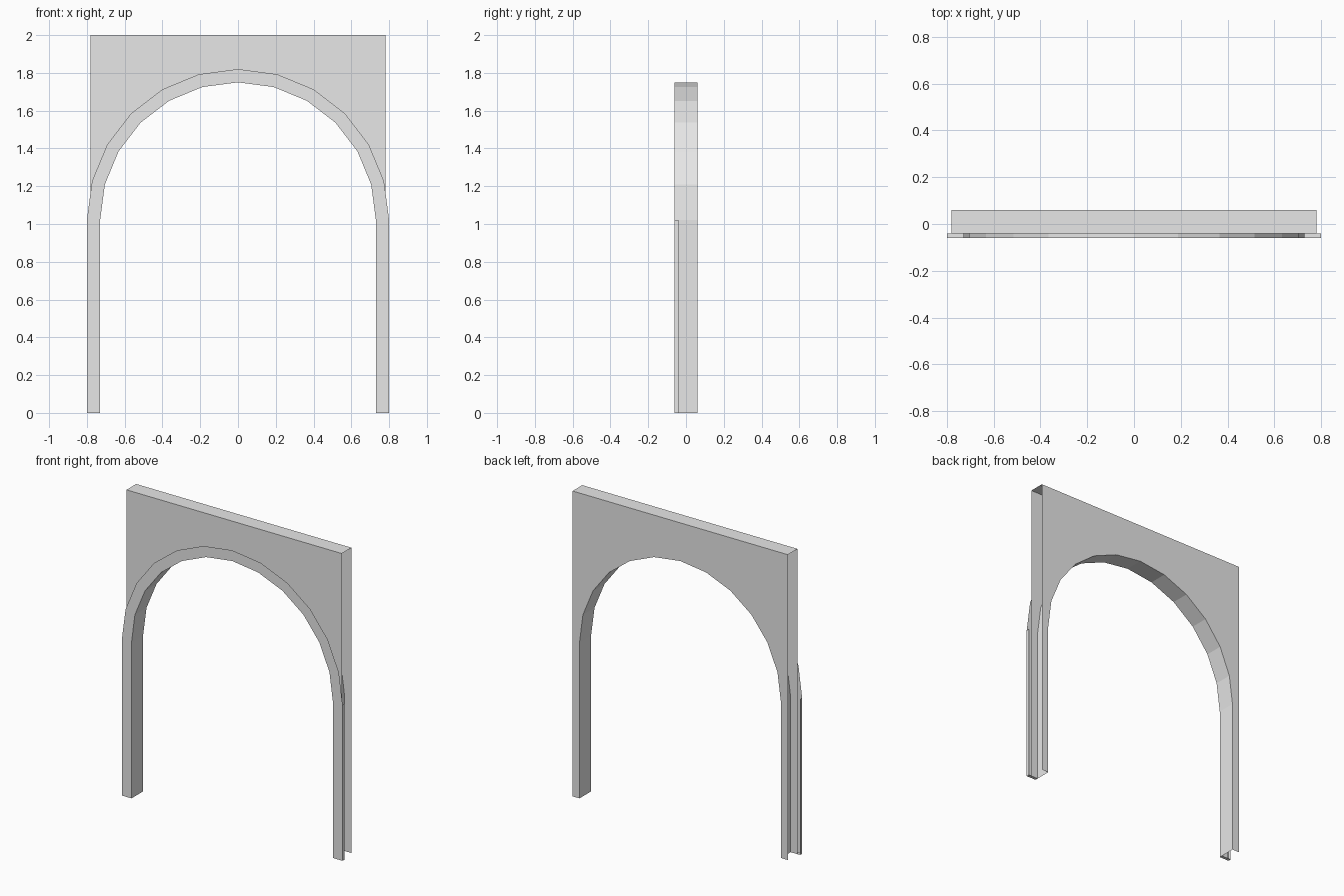
import bpy, bmesh
from math import sin, cos, pi

cube = bpy.data.objects.get("Cube")
if cube:
    bpy.data.objects.remove(cube)

HALF_W, TOP, SPRING = 0.78, 2.0, 1.02   # wall half width, height, arch spring line
INNER, OUTER = 0.73, 0.80               # opening and trim radii
FRONT, WALL_FRONT, BACK = -0.06, -0.04, 0.06
SEGMENTS = 12

grey = bpy.data.materials.new("light grey")
grey.use_nodes = True
grey.diffuse_color = (0.8, 0.8, 0.8, 1)
grey.node_tree.nodes["Principled BSDF"].inputs["Base Color"].default_value = (0.8, 0.8, 0.8, 1)


def arch(radius):
    """Arch outline in x and z, from the left foot over the top to the right foot."""
    steps = [pi * i / SEGMENTS for i in range(SEGMENTS + 1)]
    arc = [(radius * cos(a), SPRING + radius * sin(a)) for a in steps]
    return [(radius, 0)] + arc + [(-radius, 0)]


def add_plate(bm, outline, y, facing):
    """Flat upright face whose normal points along facing in y."""
    face = bm.faces.new([bm.verts.new((x, y, z)) for x, z in outline])
    face.normal_update()
    if face.normal.y * facing < 0:
        face.normal_flip()


def add_strip(bm, path, y0, y1):
    """Ribbon of quads sweeping a path from y0 to y1."""
    rows = [[bm.verts.new((x, y, z)) for x, z in path] for y in (y0, y1)]
    for i in range(len(path) - 1):
        bm.faces.new((rows[0][i], rows[0][i + 1], rows[1][i + 1], rows[1][i]))


def finish(bm, name):
    bmesh.ops.remove_doubles(bm, verts=bm.verts, dist=0.0001)
    mesh = bpy.data.meshes.new(name)
    bm.to_mesh(mesh)
    bm.free()
    mesh.materials.append(grey)
    bpy.context.collection.objects.link(bpy.data.objects.new(name, mesh))


inner, outer = arch(INNER), arch(OUTER)

# Wall: two plates joined by the soffit and the top, with open ends
wall = bmesh.new()
outline = inner + [(-HALF_W, 0), (-HALF_W, TOP), (HALF_W, TOP), (HALF_W, 0)]
add_plate(wall, outline, WALL_FRONT, -1)
add_plate(wall, outline, BACK, 1)
add_strip(wall, inner, WALL_FRONT, BACK)
add_strip(wall, [(-HALF_W, TOP), (HALF_W, TOP)], WALL_FRONT, BACK)
finish(wall, "arch_wall")

# Trim: raised band around the opening, with outer sides on the legs only
trim = bmesh.new()
add_plate(trim, inner + outer[::-1], FRONT, -1)
add_strip(trim, inner, FRONT, WALL_FRONT)
add_strip(trim, [(OUTER, SPRING), (OUTER, 0), (INNER, 0)], FRONT, WALL_FRONT)
add_strip(trim, [(-INNER, 0), (-OUTER, 0), (-OUTER, SPRING)], FRONT, WALL_FRONT)
finish(trim, "arch_trim")
